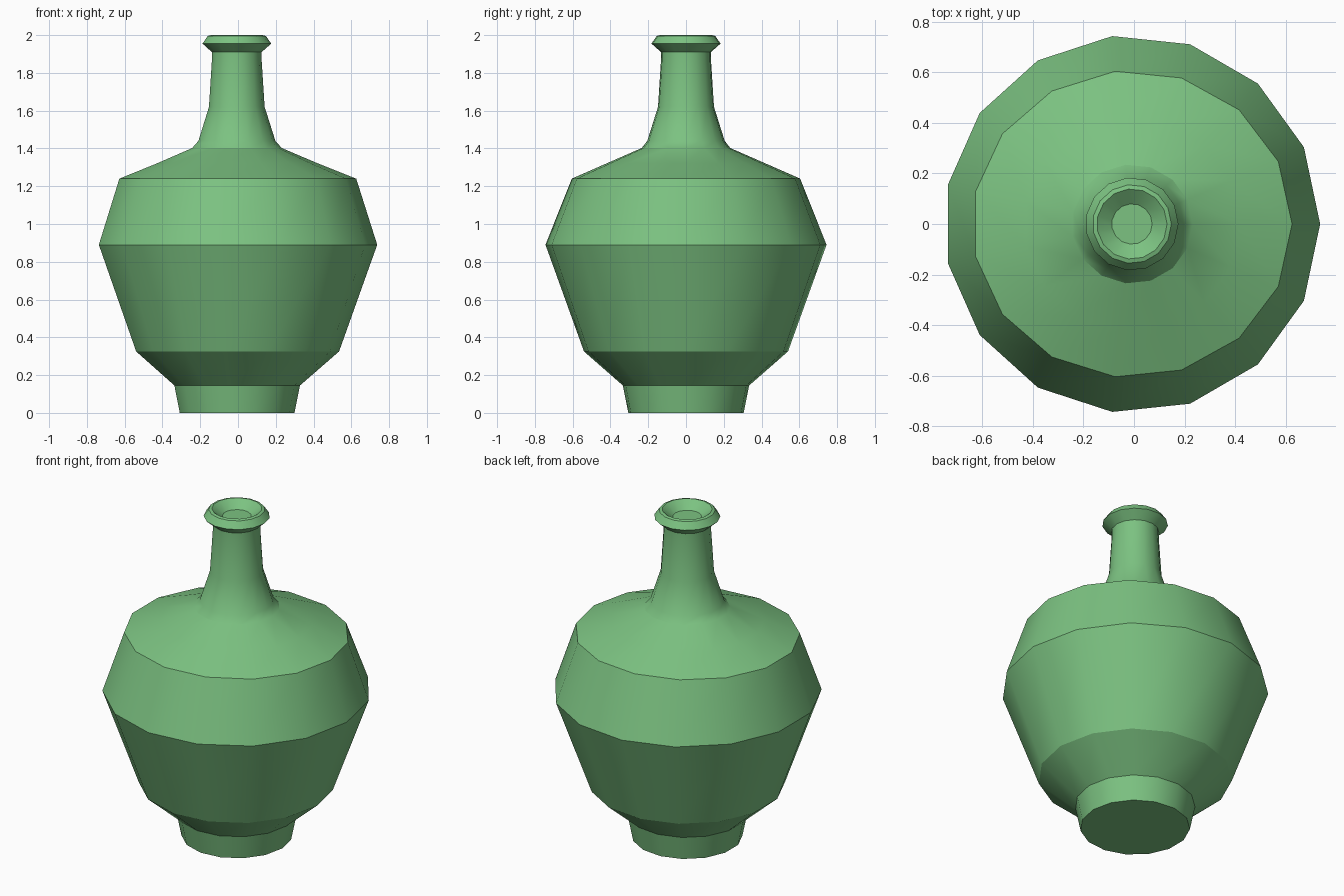
import bpy, bmesh, math

if "Cube" in bpy.data.objects:
    bpy.data.objects.remove(bpy.data.objects["Cube"])

SIDES = 15
OFFSET_X = -0.008   # recentres the odd-sided outline on x = 0

# Profile rings, bottom to top and down into the mouth: radius x, radius y, height
PROFILE = [
    (0.307, 0.307, 0.0),     # foot
    (0.336, 0.336, 0.145),
    (0.543, 0.543, 0.325),   # lower body
    (0.745, 0.748, 0.89),    # belly
    (0.634, 0.608, 1.24),    # shoulder edge
    (0.428, 0.420, 1.322),
    (0.240, 0.236, 1.402),   # neck base
    (0.206, 0.206, 1.44),
    (0.149, 0.149, 1.62),    # neck
    (0.133, 0.133, 1.87),
    (0.133, 0.133, 1.91),
    (0.184, 0.184, 1.955),   # lip
    (0.156, 0.156, 1.995),
    (0.139, 0.139, 2.0),
    (0.080, 0.080, 1.955),   # shallow mouth
]

bm = bmesh.new()
rings = []
for rx, ry, z in PROFILE:
    ring = []
    for i in range(SIDES):
        a = 2 * math.pi * i / SIDES
        ring.append(bm.verts.new((rx * math.cos(a) + OFFSET_X, ry * math.sin(a), z)))
    rings.append(ring)

# Walls between neighbouring rings
for low, high in zip(rings, rings[1:]):
    for i in range(SIDES):
        j = (i + 1) % SIDES
        bm.faces.new((low[i], low[j], high[j], high[i]))

# Base and mouth floor
bm.faces.new(rings[0][::-1])
bm.faces.new(rings[-1])

mesh = bpy.data.meshes.new("bottle")
bm.to_mesh(mesh)
bm.free()
bottle = bpy.data.objects.new("bottle", mesh)
bpy.context.collection.objects.link(bottle)

# Green glaze
glaze = bpy.data.materials.new("green_glaze")
glaze.diffuse_color = (0.2, 0.54, 0.22, 1)
glaze.use_nodes = True
glaze.node_tree.nodes["Principled BSDF"].inputs["Base Color"].default_value = glaze.diffuse_color
mesh.materials.append(glaze)

# Smooth around the body, sharp at the profile creases
bpy.context.view_layer.objects.active = bottle
bottle.select_set(True)
bpy.ops.object.shade_smooth_by_angle(angle=math.radians(26))
